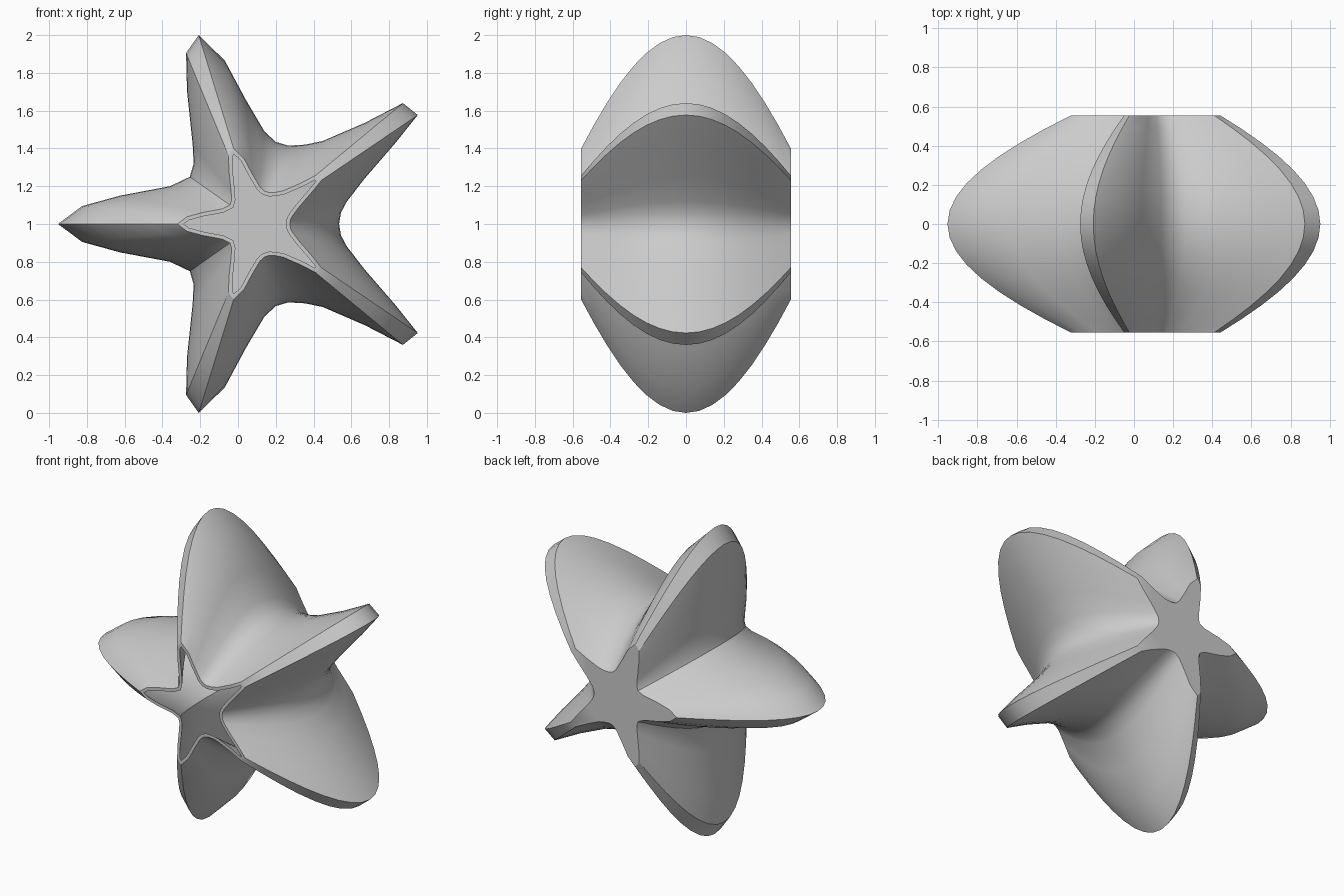
import bpy, bmesh, math
from mathutils import Vector

if "Cube" in bpy.data.objects:
    bpy.data.objects.remove(bpy.data.objects["Cube"])

CX, CZ, H, T = 0.10, 1.0, 0.555, 0.02
SEG = 16

# upper half of the widest star section (x, z), from right valley to left tip
half = [(.535, 1), (.545, 1.06), (.577, 1.12), (.67, 1.24), (.83, 1.425), (.952, 1.577),
        (.873, 1.64), (.67, 1.535), (.45, 1.44), (.355, 1.42), (.265, 1.415), (.2, 1.435),
        (.14, 1.49), (.04, 1.66), (-.07, 1.865), (-.208, 2.0), (-.275, 1.905), (-.27, 1.705),
        (-.24, 1.42), (-.235, 1.32), (-.255, 1.25), (-.36, 1.2), (-.625, 1.15),
        (-.825, 1.095), (-.953, 1)]
upper = [Vector((x - CX, z - CZ)) for x, z in half]
star = upper + [Vector((p.x, -p.y)) for p in reversed(upper[1:-1])]
N = len(star)


def swell(y):
    return math.cos(1.159 * y / H)


def inset(pts, t):
    # mitred inward offset of a counter-clockwise outline
    out = []
    for i, p in enumerate(pts):
        a = (p - pts[i - 1]).normalized()
        b = (pts[(i + 1) % len(pts)] - p).normalized()
        na, nb = Vector((-a.y, a.x)), Vector((-b.y, b.x))
        m = (na + nb).normalized()
        out.append(p + m * t / max(m.dot(na), 0.5))
    return out


bm = bmesh.new()


def ring(y, t=0.0):
    pts = [p * swell(y) for p in star]
    if t:
        pts = inset(pts, t)
    return [bm.verts.new((CX + p.x, y, CZ + p.y)) for p in pts]


# outer skin back to front, over the rim, then inner skin front to floor
rings = [ring(H - 2 * H * i / SEG) for i in range(SEG + 1)]
rings += [ring(-H + (2 * H - T) * i / SEG, T) for i in range(SEG + 1)]
for r, s in zip(rings, rings[1:]):
    for i in range(N):
        j = (i + 1) % N
        bm.faces.new((r[i], r[j], s[j], s[i]))
# closed base and inner floor
bm.faces.new(rings[0])
bm.faces.new(rings[-1])
bmesh.ops.recalc_face_normals(bm, faces=bm.faces)

mesh = bpy.data.meshes.new("star_vase")
bm.to_mesh(mesh)
bm.free()
vase = bpy.data.objects.new("star_vase", mesh)
bpy.context.collection.objects.link(vase)
bpy.context.view_layer.objects.active = vase
vase.select_set(True)
bpy.ops.object.shade_smooth_by_angle(angle=math.radians(30))
